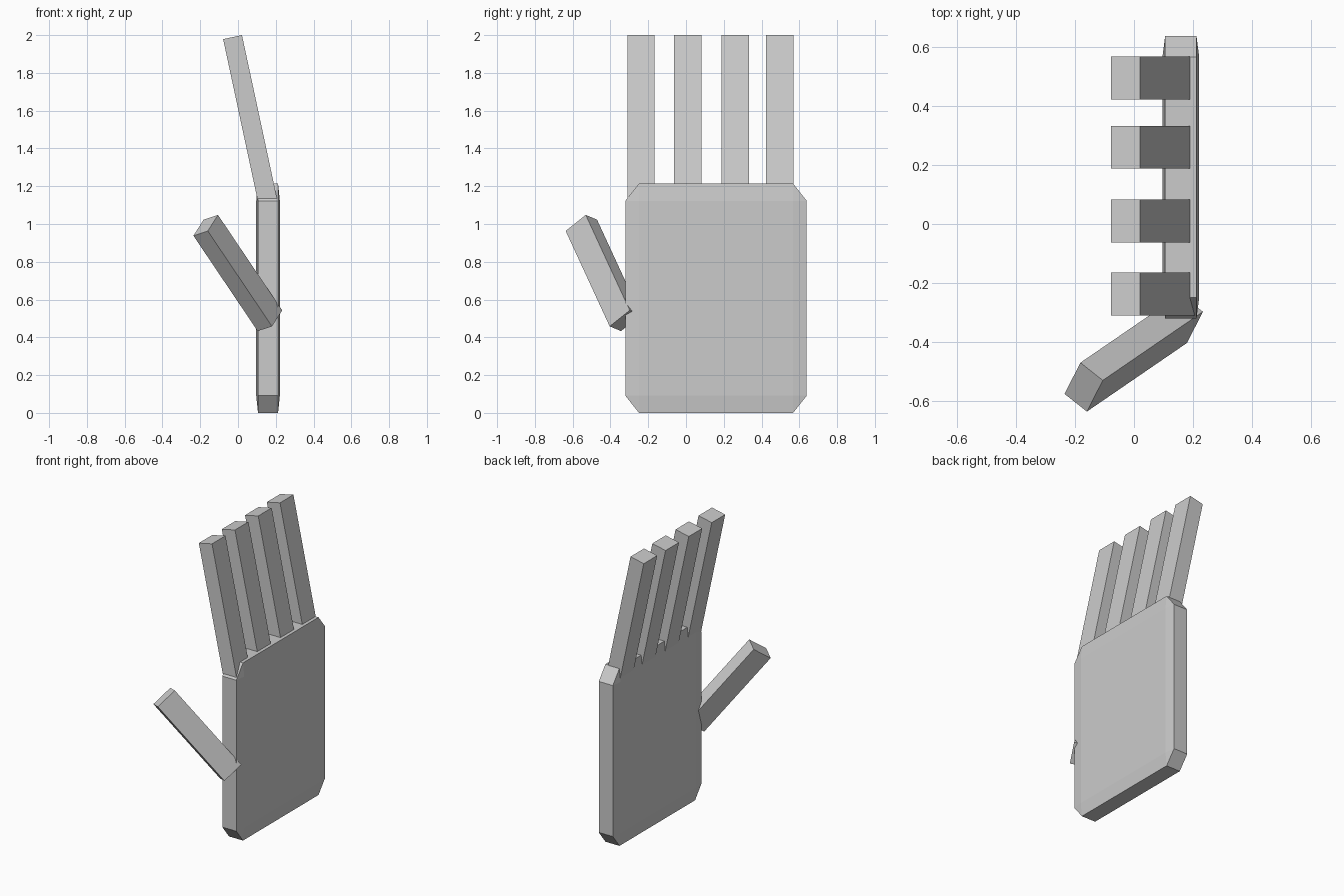
import bpy, bmesh
from math import radians, sin, cos
from mathutils import Vector, Matrix

if "Cube" in bpy.data.objects:
    bpy.data.objects.remove(bpy.data.objects["Cube"])


def make_block(name, center, x_edge, y_edge, z_edge, bevel=0.0):
    """Unit cube, optionally bevelled, stretched along three edge vectors."""
    bm = bmesh.new()
    bmesh.ops.create_cube(bm, size=1.0)
    if bevel:
        bmesh.ops.bevel(bm, geom=bm.edges[:], offset=bevel, offset_type='OFFSET',
                        segments=1, affect='EDGES', profile=0.5)
    m = Matrix((x_edge, y_edge, z_edge)).transposed().to_4x4()
    m.translation = Vector(center)
    bm.transform(m)
    bmesh.ops.recalc_face_normals(bm, faces=bm.faces[:])
    mesh = bpy.data.meshes.new(name)
    bm.to_mesh(mesh)
    bm.free()
    obj = bpy.data.objects.new(name, mesh)
    bpy.context.collection.objects.link(obj)
    return obj


# Palm: thin slab, bevelled before being flattened
make_block("palm", (0.159, 0.159, 0.607),
           (0.125, 0, 0), (0, 0.96, 0), (0, 0, 1.214), bevel=0.075)

# Four fingers leaning towards -x, rooted inside the palm
tilt = radians(12.1)
width, depth, length = 0.145, 0.102, 0.90
across = Vector((cos(tilt), 0, sin(tilt)))
along = Vector((-sin(tilt), 0, cos(tilt)))
tip_corner = Vector((0.021, 0, 2.0))
for i, y in enumerate((-0.238, 0.010, 0.261, 0.496)):
    center = tip_corner - across * depth / 2 - along * length / 2
    center.y = y
    make_block(f"finger_{i + 1}", center, across * depth, (0, width, 0), along * length)

# Thumb: angled block reaching out from the palm's side
thumb_across = Vector((0.076, -0.060, 0.025))
thumb_width = Vector((0.054, 0.106, 0.085))
thumb_along = Vector((-0.340, -0.233, 0.505))
tip_center = Vector((-0.171, -0.554, 0.993))
make_block("thumb", tip_center - thumb_along / 2, thumb_across, thumb_width, thumb_along)
